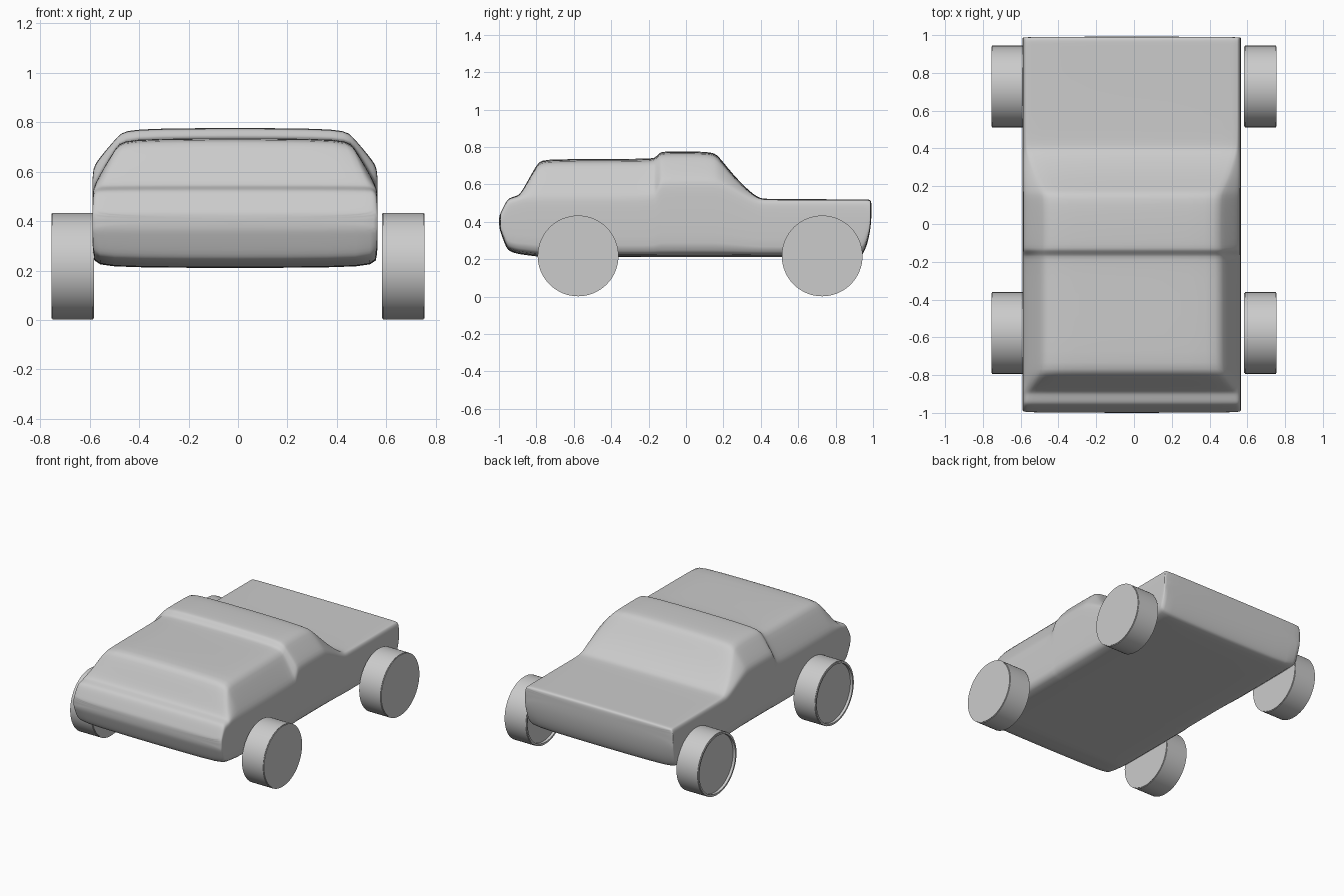
import bpy
import bmesh
import math
from mathutils import Matrix, Vector

if "Cube" in bpy.data.objects:
    bpy.data.objects.remove(bpy.data.objects["Cube"])

# One plain grey for the whole model
grey = bpy.data.materials.new("plain grey")
grey.use_nodes = True
colour = (0.6, 0.6, 0.6, 1)
grey.diffuse_color = colour
grey.node_tree.nodes["Principled BSDF"].inputs["Base Color"].default_value = colour


def finish(bm, name):
    """Turn a bmesh into a named grey object."""
    bmesh.ops.recalc_face_normals(bm, faces=bm.faces)
    mesh = bpy.data.meshes.new(name)
    bm.to_mesh(mesh)
    bm.free()
    mesh.materials.append(grey)
    obj = bpy.data.objects.new(name, mesh)
    bpy.context.collection.objects.link(obj)
    bpy.ops.object.select_all(action="DESELECT")
    obj.select_set(True)
    bpy.context.view_layer.objects.active = obj
    return obj


# Body stations: y, underside z, top z, shoulder z, inset of the top edge
STATIONS = [
    (-1.0, .37, .43, .415, .02),
    (-.99, .34, .45, .435, .02),
    (-.96, .255, .515, .50, .02),
    (-.94, .24, .53, .515, .02),
    (-.90, .228, .54, .525, .03),
    (-.88, .225, .555, .54, .04),
    (-.79, .213, .725, .545, .10),
    (-.765, .212, .737, .545, .105),
    (-.19, .21, .737, .545, .105),
    (-.165, .21, .743, .56, .107),
    (-.14, .21, .772, .62, .11),
    (-.12, .21, .778, .63, .115),
    (.14, .21, .778, .63, .115),
    (.17, .21, .757, .625, .105),
    (.25, .21, .655, .585, .06),
    (.33, .21, .572, .535, .035),
    (.39, .21, .526, .507, .02),
    (.43, .21, .521, .505, .015),
    (.92, .21, .521, .505, .015),
    (.945, .22, .521, .505, .015),
    (.97, .28, .521, .505, .015),
    (.985, .35, .518, .50, .015),
    (.992, .42, .505, .49, .015),
]
HALF_WIDTH = 0.578
BODY_X = -0.012


def section(y, bottom, top, shoulder, inset):
    """Closed outline of the body across its width."""
    w = HALF_WIDTH
    drop = min(.02, .3 * (top - shoulder))
    lip = min(.03, inset)
    half = [
        (w - .018, bottom),
        (w, bottom + .02),
        (w, shoulder - .03 if shoulder - bottom > .1 else shoulder - .01),
        (w - .006, shoulder),
        (w - inset, top - drop),
        (w - inset - lip, top),
    ]
    outline = half + [(-x, z) for x, z in reversed(half)]
    return [Vector((x + BODY_X, y, z)) for x, z in outline]


# Body: a loft through the stations, softened by subdivision
bm = bmesh.new()
rings = [[bm.verts.new(p) for p in section(*s)] for s in STATIONS]
for a, b in zip(rings, rings[1:]):
    for i in range(len(a)):
        j = (i + 1) % len(a)
        bm.faces.new((a[i], a[j], b[j], b[i]))
bm.faces.new(rings[0])
bm.faces.new(rings[-1])
body = finish(bm, "body")
soften = body.modifiers.new("soften", "SUBSURF")
soften.levels = soften.render_levels = 2
bpy.ops.object.shade_smooth()


# Wheels: plain drums, each with a shallow dish on its right face
RADIUS = 0.216
WIDTH = 0.172


def wheel(name, x, y):
    bm = bmesh.new()
    turn = Matrix.Rotation(math.pi / 2, 4, "Y")
    bmesh.ops.create_cone(bm, cap_ends=True, segments=64, radius1=RADIUS,
                          radius2=RADIUS, depth=WIDTH, matrix=turn)
    bm.normal_update()
    rims = [e for e in bm.edges
            if any(abs(f.normal.x) > .9 for f in e.link_faces)]
    bmesh.ops.bevel(bm, geom=rims, offset=.004, segments=2, affect="EDGES")
    bm.normal_update()
    cap = min(bm.faces, key=lambda f: f.calc_center_median().x)
    bmesh.ops.inset_region(bm, faces=[cap], thickness=.012)
    bmesh.ops.inset_region(bm, faces=[cap], thickness=.001, depth=-.018)
    obj = finish(bm, name)
    obj.location = (x, y, RADIUS + .002)
    bpy.ops.object.shade_smooth_by_angle(angle=math.radians(35))


for side, x in (("left", .669), ("right", -.669)):
    for end, y in (("front", -.577), ("rear", .728)):
        wheel(f"{end}_{side}_wheel", x, y)
